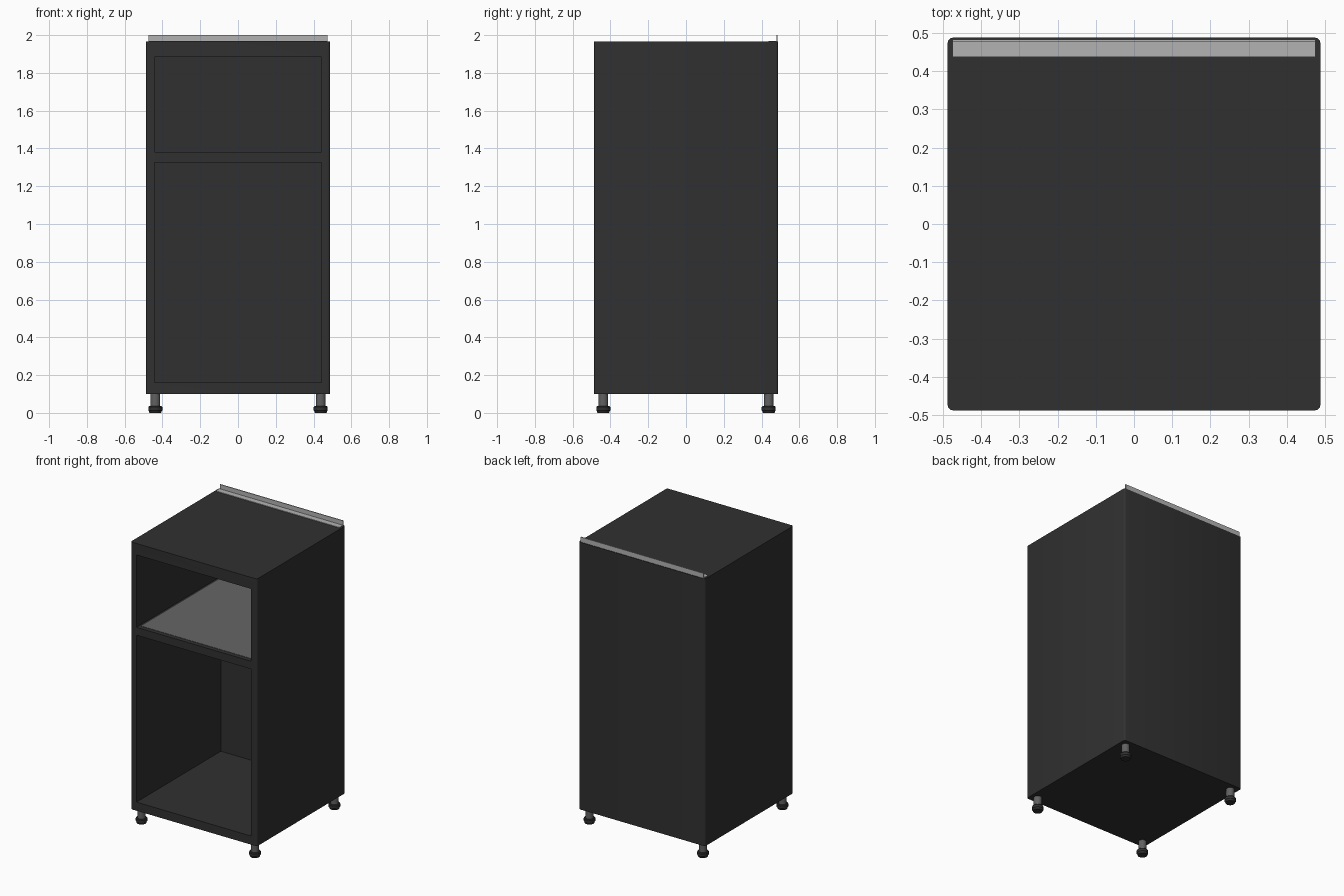
import bpy, bmesh, math

if "Cube" in bpy.data.objects:
    bpy.data.objects.remove(bpy.data.objects["Cube"])


def material(name, v):
    m = bpy.data.materials.new(name)
    m.diffuse_color = (v, v, v, 1)
    m.use_nodes = True
    m.node_tree.nodes["Principled BSDF"].inputs["Base Color"].default_value = m.diffuse_color
    return m


BLACK = material("black_paint", 0.03)
SHELF = material("shelf_grey", 0.13)
STEEL = material("steel", 0.45)
STEM = material("dark_steel", 0.12)


def finish(name, bm, mat):
    bmesh.ops.recalc_face_normals(bm, faces=bm.faces)
    me = bpy.data.meshes.new(name)
    bm.to_mesh(me)
    bm.free()
    ob = bpy.data.objects.new(name, me)
    bpy.context.collection.objects.link(ob)
    me.materials.append(mat)
    return ob


def smooth(ob, angle=35):
    bpy.ops.object.select_all(action='DESELECT')
    ob.select_set(True)
    bpy.context.view_layer.objects.active = ob
    bpy.ops.object.shade_smooth_by_angle(angle=math.radians(angle))


def box(name, x, y, z, mat, fillet=0):
    """Box from (min, max) ranges, optionally with rounded upright edges."""
    bm = bmesh.new()
    bmesh.ops.create_cube(bm, size=1)
    for v in bm.verts:
        v.co = [r[0] if c < 0 else r[1] for c, r in zip(v.co, (x, y, z))]
    if fillet:
        edges = [e for e in bm.edges
                 if abs(e.verts[0].co.z - e.verts[1].co.z) > 0.01]
        bmesh.ops.bevel(bm, geom=edges, offset=fillet, segments=3,
                        profile=0.5, affect='EDGES')
    return finish(name, bm, mat)


def lathe(name, profile, cx, cy, mat, sides=24):
    bm = bmesh.new()
    verts = [bm.verts.new((cx + r, cy, z)) for r, z in profile]
    edges = [bm.edges.new(p) for p in zip(verts, verts[1:])]
    bmesh.ops.spin(bm, geom=verts + edges, cent=(cx, cy, 0), axis=(0, 0, 1),
                   angle=math.tau, steps=sides)
    bmesh.ops.remove_doubles(bm, verts=bm.verts, dist=1e-5)
    ob = finish(name, bm, mat)
    smooth(ob)
    return ob


# Cabinet body, hollowed from the front into two compartments
H = 0.488
body = box("cabinet_body", (-H, H), (-H, H), (0.1, 1.965), BLACK, 0.013)
for i, z in enumerate([(0.16, 1.325), (1.38, 1.885)]):
    cutter = box("opening_cutter", (-0.442, 0.442), (-0.6, 0.442), z, BLACK)
    cutter.hide_render = True
    mod = body.modifiers.new("opening", 'BOOLEAN')
    mod.object = cutter
    mod.solver = 'EXACT'
    bpy.context.view_layer.objects.active = body
    bpy.ops.object.modifier_apply(modifier=mod.name)
    bpy.data.objects.remove(cutter)
smooth(body)

# Lighter liner on the shelf
box("shelf_liner", (-0.425, 0.425), (-0.458, 0.425), (1.37, 1.382), SHELF)

# Angle strip along the rear top edge
bm = bmesh.new()
section = [(0.438, 1.963), (0.484, 1.963), (0.484, 2.0), (0.478, 2.0),
           (0.478, 1.969), (0.438, 1.969)]
face = bm.faces.new([bm.verts.new((-0.475, y, z)) for y, z in section])
ext = bmesh.ops.extrude_face_region(bm, geom=[face])
for v in ext["geom"]:
    if isinstance(v, bmesh.types.BMVert):
        v.co.x = 0.475
finish("rear_angle_strip", bm, STEEL)

# Levelling feet
for sx, lr in ((-1, "left"), (1, "right")):
    for sy, fb in ((-1, "front"), (1, "back")):
        cx, cy = sx * 0.438, sy * 0.438
        lathe(f"foot_stem_{fb}_{lr}", [(0, 0.03), (0.026, 0.03),
              (0.026, 0.102), (0, 0.102)], cx, cy, STEM)
        lathe(f"foot_pad_{fb}_{lr}", [(0, 0), (0.031, 0), (0.034, 0.01),
              (0.037, 0.013), (0.037, 0.031), (0.033, 0.036), (0, 0.036)],
              cx, cy, BLACK)
